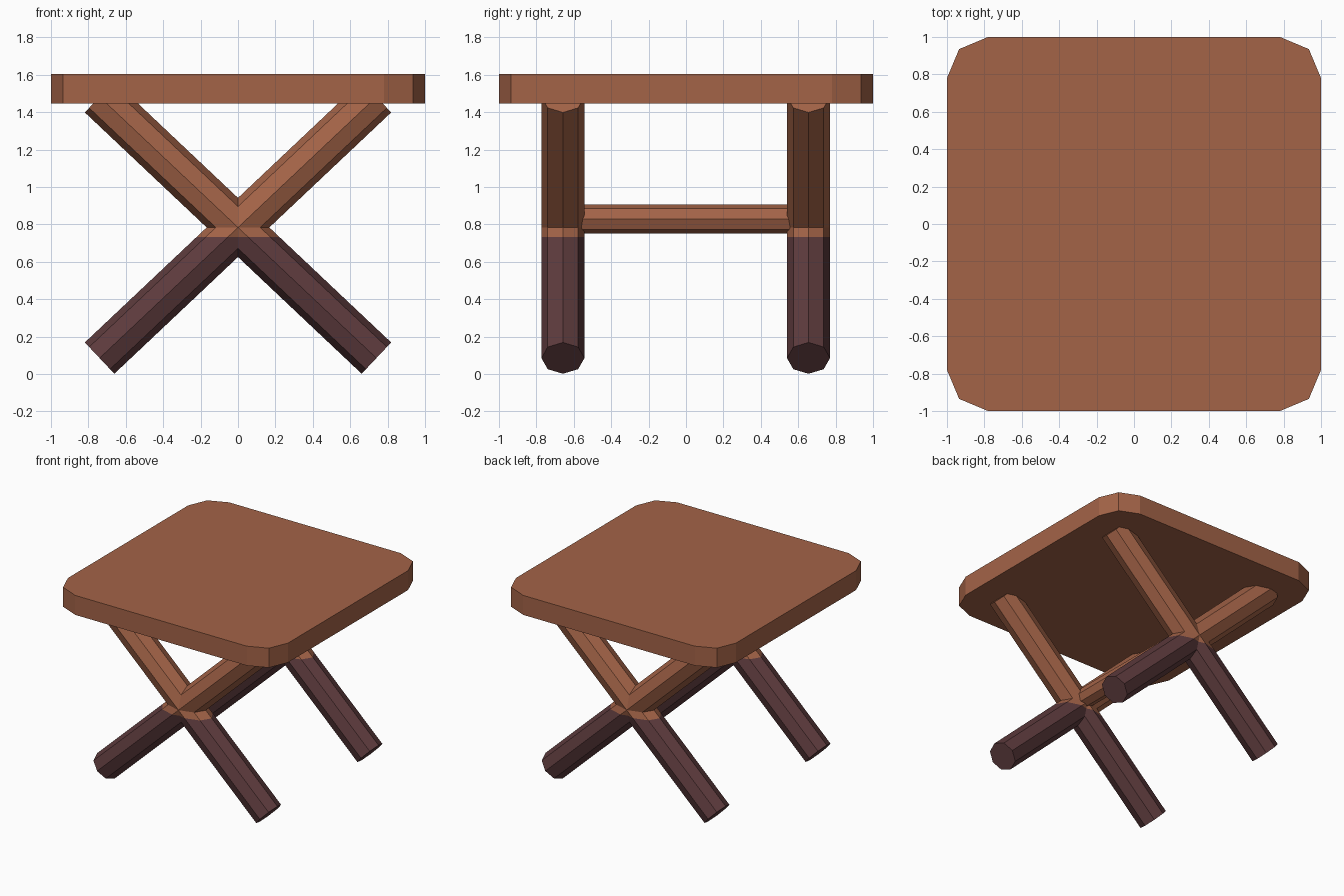
import bpy, bmesh, math
from mathutils import Matrix, Vector

if "Cube" in bpy.data.objects:
    bpy.data.objects.remove(bpy.data.objects["Cube"])


def material(name, rgb):
    m = bpy.data.materials.new(name)
    m.diffuse_color = (*rgb, 1)
    m.use_nodes = True
    m.node_tree.nodes["Principled BSDF"].inputs["Base Color"].default_value = m.diffuse_color
    return m


brown = material("warm brown", (0.37, 0.126, 0.064))
dark = material("dark maroon", (0.112, 0.044, 0.047))


def finish(bm, name, mats):
    bmesh.ops.recalc_face_normals(bm, faces=bm.faces[:])
    me = bpy.data.meshes.new(name)
    bm.to_mesh(me)
    bm.free()
    for m in mats:
        me.materials.append(m)
    ob = bpy.data.objects.new(name, me)
    bpy.context.collection.objects.link(ob)
    return ob


def octagon_bar(a, b, r, name, mats, paint_z=None):
    """Eight-sided bar from a to b; faces under paint_z get the second colour."""
    a, b = Vector(a), Vector(b)
    d = b - a
    bm = bmesh.new()
    rot = d.to_track_quat('Z', 'Y').to_matrix().to_4x4()
    bmesh.ops.create_cone(bm, cap_ends=True, segments=8, radius1=r, radius2=r,
                          depth=d.length,
                          matrix=Matrix.Translation((a + b) / 2) @ rot)
    if paint_z is not None:
        bmesh.ops.bisect_plane(bm, geom=bm.verts[:] + bm.edges[:] + bm.faces[:],
                               plane_co=(0, 0, paint_z), plane_no=(0, 0, 1))
        for f in bm.faces:
            f.material_index = int(f.calc_center_median().z < paint_z)
    return finish(bm, name, mats)


# Seat: square slab with two-facet corners
bm = bmesh.new()
corner = [(1, 0.78), (0.935, 0.935), (0.78, 1)]
outline = []
for k in range(4):
    c, s = round(math.cos(k * math.pi / 2)), round(math.sin(k * math.pi / 2))
    outline += [(x * c - y * s, x * s + y * c) for x, y in corner]
face = bm.faces.new([bm.verts.new((x, y, 1.445)) for x, y in outline])
ext = bmesh.ops.extrude_face_region(bm, geom=[face], use_keep_orig=True)
bmesh.ops.translate(bm, vec=(0, 0, 0.16),
                    verts=[v for v in ext["geom"] if isinstance(v, bmesh.types.BMVert)])
finish(bm, "seat", [brown])

# Crossed legs, dipped in dark paint at the lower half
for side, y in (("front", -0.658), ("back", 0.655)):
    for lean, s in (("left", -1), ("right", 1)):
        octagon_bar((s * 0.74, y, 0.085), (-s * 0.74, y, 1.482), 0.115,
                    f"{side}_leg_{lean}", [brown, dark], 0.732)

# Stretcher joining the two crossings
octagon_bar((0, -0.62, 0.829), (0, 0.62, 0.829), 0.078, "stretcher", [brown])
